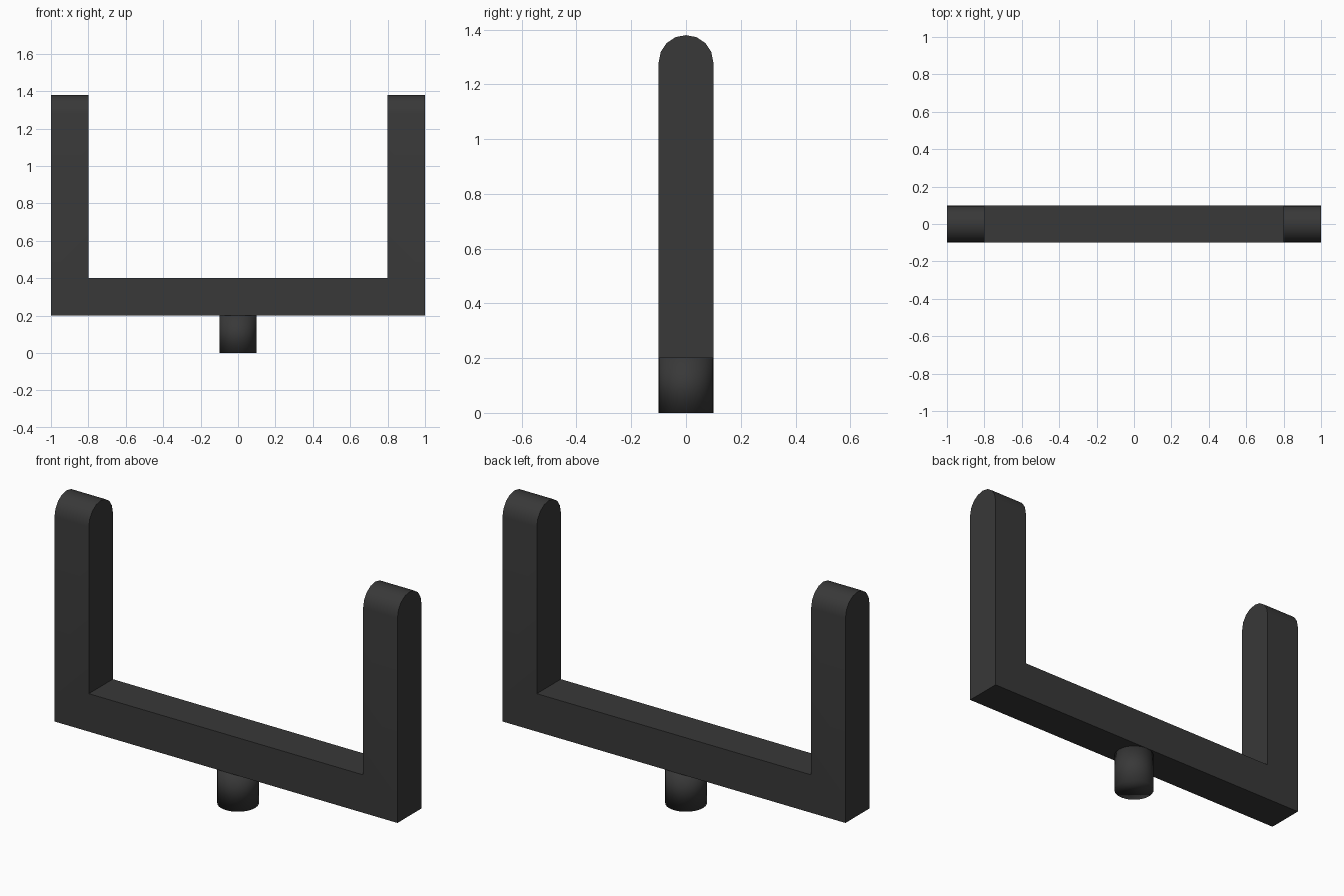
import bpy, bmesh, math

if "Cube" in bpy.data.objects:
    bpy.data.objects.remove(bpy.data.objects["Cube"])

dark = bpy.data.materials.new("dark_grey")
dark.diffuse_color = (0.04, 0.04, 0.04, 1)
dark.use_nodes = True
dark.node_tree.nodes["Principled BSDF"].inputs["Base Color"].default_value = dark.diffuse_color

# U-shaped fork: front outline extruded in depth
right = [(1, 0.2), (1, 1.38), (0.8, 1.38), (0.8, 0.4)]
outline = right + [(-x, z) for x, z in reversed(right)]
bm = bmesh.new()
face = bm.faces.new([bm.verts.new((x, -0.1, z)) for x, z in outline])
ext = bmesh.ops.extrude_face_region(bm, geom=[face])
bmesh.ops.translate(bm, vec=(0, 0.2, 0),
                    verts=[g for g in ext["geom"] if isinstance(g, bmesh.types.BMVert)])

# Round the arm tips into half cylinders
tips = [e for e in bm.edges
        if all(v.co.z > 1.3 for v in e.verts)
        and abs(e.verts[0].co.y - e.verts[1].co.y) < 1e-4]
bmesh.ops.bevel(bm, geom=tips, offset=0.0999, offset_type='OFFSET', segments=4,
                profile=0.5, affect='EDGES', clamp_overlap=True)
bmesh.ops.remove_doubles(bm, verts=bm.verts[:], dist=0.001)
bmesh.ops.recalc_face_normals(bm, faces=bm.faces[:])
mesh = bpy.data.meshes.new("fork")
bm.to_mesh(mesh)
bm.free()
fork = bpy.data.objects.new("fork", mesh)
bpy.context.collection.objects.link(fork)
mesh.materials.append(dark)
bpy.ops.object.select_all(action='DESELECT')
fork.select_set(True)
bpy.context.view_layer.objects.active = fork
bpy.ops.object.shade_smooth_by_angle(angle=math.radians(30))

# Round mounting peg under the crossbar
bpy.ops.mesh.primitive_cylinder_add(vertices=24, radius=0.1, depth=0.2, location=(0, 0, 0.1))
peg = bpy.context.object
peg.name = "mounting_peg"
peg.data.materials.append(dark)
bpy.ops.object.shade_smooth()
